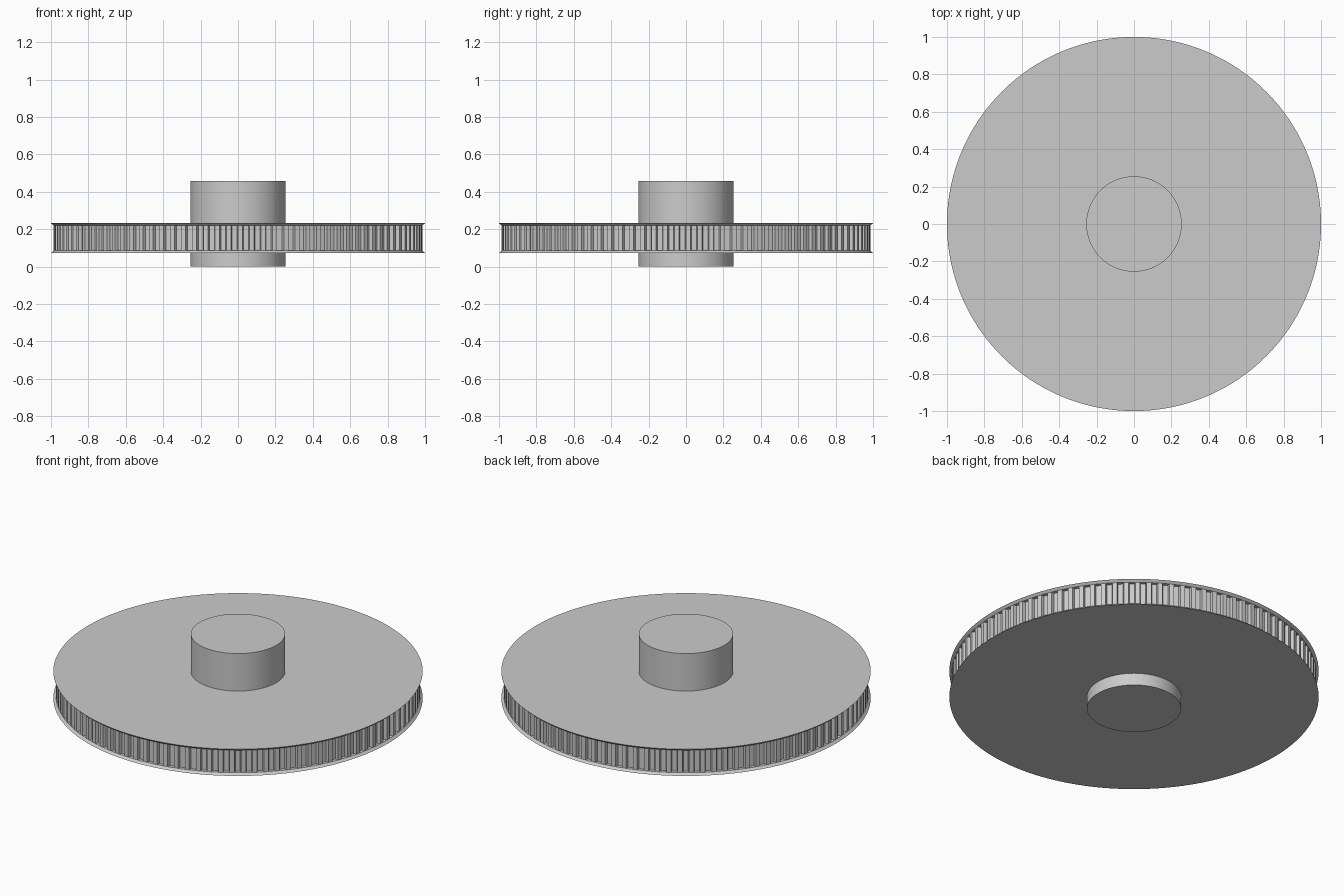
import bpy, bmesh, math

if "Cube" in bpy.data.objects:
    bpy.data.objects.remove(bpy.data.objects["Cube"])

TEETH = 100
R_RIM, R_TOOTH, R_ROOT, R_HUB = 1.0, 0.986, 0.967, 0.255
Z_BOTTOM, Z_TOP, Z_HUB = 0.073, 0.233, 0.457
FLANGE = 0.013

grey = bpy.data.materials.new("plain grey")
grey.diffuse_color = (0.6, 0.6, 0.6, 1)
grey.use_nodes = True
grey.node_tree.nodes["Principled BSDF"].inputs["Base Color"].default_value = grey.diffuse_color


def finish(name, bm, angle):
    bmesh.ops.recalc_face_normals(bm, faces=bm.faces)
    mesh = bpy.data.meshes.new(name)
    bm.to_mesh(mesh)
    bm.free()
    mesh.materials.append(grey)
    ob = bpy.data.objects.new(name, mesh)
    bpy.context.collection.objects.link(ob)
    bpy.ops.object.select_all(action='DESELECT')
    ob.select_set(True)
    bpy.context.view_layer.objects.active = ob
    bpy.ops.object.shade_smooth_by_angle(angle=math.radians(angle))
    return ob


def disc(name, r_low, r_high, z_low, z_high, sides):
    bm = bmesh.new()
    bmesh.ops.create_cone(bm, cap_ends=True, segments=sides, radius1=r_low,
                          radius2=r_high, depth=z_high - z_low)
    bmesh.ops.translate(bm, verts=bm.verts, vec=(0, 0, (z_low + z_high) / 2))
    return finish(name, bm, 30)


# Hub running through the wheel
disc("hub", R_HUB, R_HUB, 0, Z_HUB, 128)

# Tapered flanges, widest on their outer planes
disc("lower_flange", R_RIM, R_TOOTH, Z_BOTTOM, Z_BOTTOM + FLANGE, 256)
disc("upper_flange", R_TOOTH, R_RIM, Z_TOP - FLANGE, Z_TOP, 256)

# Toothed belt rim: trapezoid grooves repeated around the wheel
bm = bmesh.new()
groove = [(0.0, R_TOOTH), (0.40, R_TOOTH), (0.48, R_ROOT), (0.92, R_ROOT)]
ring = []
for i in range(TEETH):
    for step, r in groove:
        a = math.tau * (i + step) / TEETH
        ring.append(bm.verts.new((r * math.cos(a), r * math.sin(a), Z_BOTTOM + FLANGE)))
base = bm.faces.new(ring)
top = bmesh.ops.extrude_face_region(bm, geom=[base])["geom"]
bmesh.ops.translate(bm, vec=(0, 0, Z_TOP - Z_BOTTOM - 2 * FLANGE),
                    verts=[v for v in top if isinstance(v, bmesh.types.BMVert)])
finish("toothed_rim", bm, 20)
